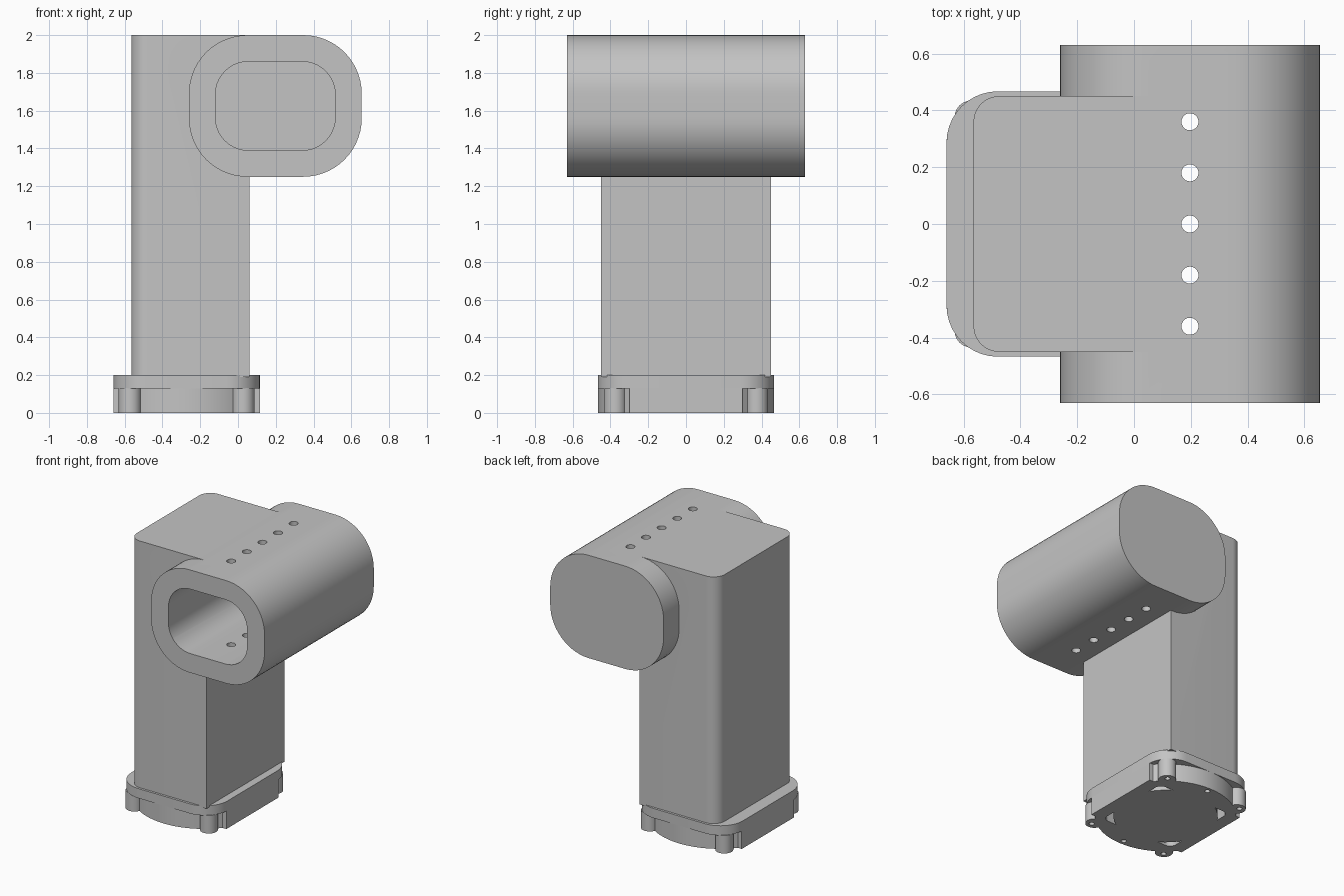
import bpy
import bmesh
from math import cos, sin, pi, radians
from mathutils import Matrix

cube = bpy.data.objects.get("Cube")
if cube:
    bpy.data.objects.remove(cube, do_unlink=True)

grey = bpy.data.materials.new("plain grey")
grey.use_nodes = True
colour = (0.55, 0.55, 0.55, 1)
grey.diffuse_color = colour
grey.node_tree.nodes["Principled BSDF"].inputs["Base Color"].default_value = colour


def rounded_rect(u0, u1, v0, v1, radii, steps=10):
    """Counter-clockwise outline; radii start at the low-u, low-v corner."""
    points = []
    corners = [(u0, v0, 1, 1), (u1, v0, -1, 1), (u1, v1, -1, -1), (u0, v1, 1, -1)]
    for i, (u, v, su, sv) in enumerate(corners):
        r = radii[i]
        count = steps if r else 0
        for k in range(count + 1):
            a = pi + i * pi / 2 + (k / count if count else 0) * pi / 2
            points.append((u + su * r + r * cos(a), v + sv * r + r * sin(a)))
    return points


def circle(x, y, r, sides=48):
    return [(x + r * cos(2 * pi * i / sides), y + r * sin(2 * pi * i / sides))
            for i in range(sides)]


def prism(name, outline, low, high, along_y=False):
    """Extrude an outline along z, or along y when it lies in the xz plane."""
    bm = bmesh.new()
    if along_y:
        verts = [bm.verts.new((u, low, v)) for u, v in outline]
        step = (0, high - low, 0)
    else:
        verts = [bm.verts.new((u, v, low)) for u, v in outline]
        step = (0, 0, high - low)
    face = bm.faces.new(verts)
    made = bmesh.ops.extrude_face_region(bm, geom=[face], use_keep_orig=True)["geom"]
    bmesh.ops.translate(bm, vec=step,
                        verts=[g for g in made if isinstance(g, bmesh.types.BMVert)])
    bmesh.ops.recalc_face_normals(bm, faces=bm.faces)
    mesh = bpy.data.meshes.new(name)
    bm.to_mesh(mesh)
    bm.free()
    mesh.materials.append(grey)
    obj = bpy.data.objects.new(name, mesh)
    bpy.context.collection.objects.link(obj)
    return obj


def combine(target, tool, operation):
    """Apply a boolean and discard the tool."""
    tool.hide_render = True
    mod = target.modifiers.new("boolean", 'BOOLEAN')
    mod.operation = operation
    mod.solver = 'EXACT'
    mod.object = tool
    bpy.context.view_layer.objects.active = target
    bpy.ops.object.modifier_apply(modifier=mod.name)
    bpy.data.objects.remove(tool, do_unlink=True)


def smooth(obj):
    bpy.ops.object.select_all(action='DESELECT')
    obj.select_set(True)
    bpy.context.view_layer.objects.active = obj
    bpy.ops.object.shade_smooth_by_angle(angle=radians(30))


# Upright column joined to the horizontal tube
body = prism("column_and_tube",
             rounded_rect(-0.565, 0.06, -0.45, 0.45, [0.09, 0, 0, 0.09]), 0.19, 2)
combine(body, prism("tube", rounded_rect(-0.26, 0.655, 1.25, 2, [0.31] * 4, 14),
                    -0.63, 0.63, True), 'UNION')

# Blind bore opening at the front
combine(body, prism("bore", rounded_rect(-0.12, 0.515, 1.39, 1.86, [0.175] * 4),
                    -0.7, 0.49, True), 'DIFFERENCE')

# Row of small holes through the top and bottom walls of the tube
for i in range(-2, 3):
    combine(body, prism("hole", circle(0.197, i * 0.18, 0.03, 24), 1.1, 2.1), 'DIFFERENCE')
smooth(body)

# Base flange
cx, hx, hy = -0.272, 0.388, 0.467
flange = prism("base_flange",
               rounded_rect(cx - hx, cx + hx, -hy, hy, [0.18] * 4), 0.13, 0.2)
smooth(flange)

# Lower ring: a disc trimmed to the flange width, with flat sides and corner lugs
ring = prism("base_ring", circle(cx, 0, 0.467, 64), 0, 0.131)
combine(ring, prism("trim", rounded_rect(cx - hx, cx + hx, -1, 1, [0] * 4), -1, 1),
        'INTERSECT')
combine(ring, prism("flat_sides", rounded_rect(cx - hx, cx + hx, -0.3, 0.3, [0] * 4),
                    0, 0.131), 'UNION')
corners = [(sx, sy) for sx in (-1, 1) for sy in (-1, 1)]
for sx, sy in corners:
    combine(ring, prism("lug", circle(cx + sx * 0.3, sy * 0.375, 0.06, 24), 0, 0.131),
            'UNION')

# Square pocket around a central disc, leaving four corner openings
pocket = prism("pocket", rounded_rect(cx - 0.295, cx + 0.295, -0.295, 0.295, [0.05] * 4),
               -0.1, 0.12)
combine(pocket, prism("centre_disc", circle(cx, 0, 0.345, 64), -0.2, 0.2), 'DIFFERENCE')
combine(ring, pocket, 'DIFFERENCE')

# Screw holes in the lugs and at the middle of the front and back
spots = [(sx * 0.31, sy * 0.39) for sx, sy in corners] + [(0, -0.43), (0, 0.43)]
for x, y in spots:
    combine(ring, prism("screw_hole", circle(cx + x, y, 0.018, 16), -0.1, 0.1),
            'DIFFERENCE')
smooth(ring)
